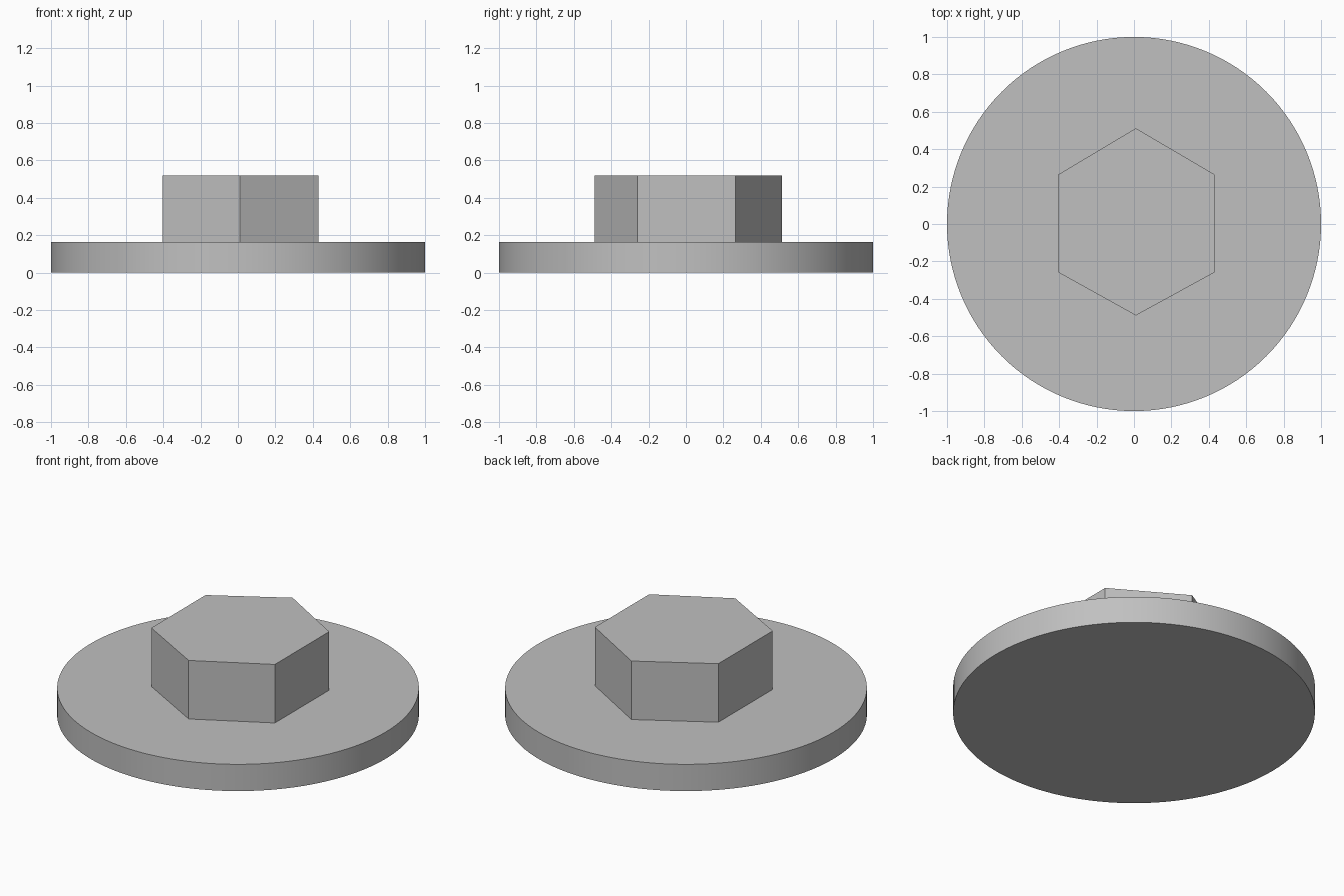
import bpy
import bmesh
from math import radians

cube = bpy.data.objects.get("Cube")
if cube:
    bpy.data.objects.remove(cube, do_unlink=True)

grey = bpy.data.materials.new("plain_grey")
grey.use_nodes = True
colour = (0.53, 0.53, 0.53, 1)
grey.diffuse_color = colour
grey.node_tree.nodes["Principled BSDF"].inputs["Base Color"].default_value = colour

DISC_TOP, HEAD_TOP = 0.163, 0.52

# Round base disc
bpy.ops.mesh.primitive_cylinder_add(vertices=128, radius=1, depth=DISC_TOP,
                                    location=(0, 0, DISC_TOP / 2))
disc = bpy.context.object
disc.name = "base_disc"
disc.data.materials.append(grey)
bpy.ops.object.shade_smooth_by_angle(angle=radians(30))

# Six-sided head, slightly off centre, with slightly longer left and right sides
outline = [(0.01, -0.489), (0.43, -0.259), (0.43, 0.265),
           (0.01, 0.512), (-0.404, 0.265), (-0.404, -0.259)]
bm = bmesh.new()
lower = bm.faces.new([bm.verts.new((x, y, DISC_TOP)) for x, y in outline])
grown = bmesh.ops.extrude_face_region(bm, geom=[lower], use_keep_orig=True)
top = [v for v in grown["geom"] if isinstance(v, bmesh.types.BMVert)]
bmesh.ops.translate(bm, verts=top, vec=(0, 0, HEAD_TOP - DISC_TOP))
bmesh.ops.recalc_face_normals(bm, faces=bm.faces)
mesh = bpy.data.meshes.new("hex_head")
bm.to_mesh(mesh)
bm.free()
mesh.materials.append(grey)
head = bpy.data.objects.new("hex_head", mesh)
bpy.context.collection.objects.link(head)
